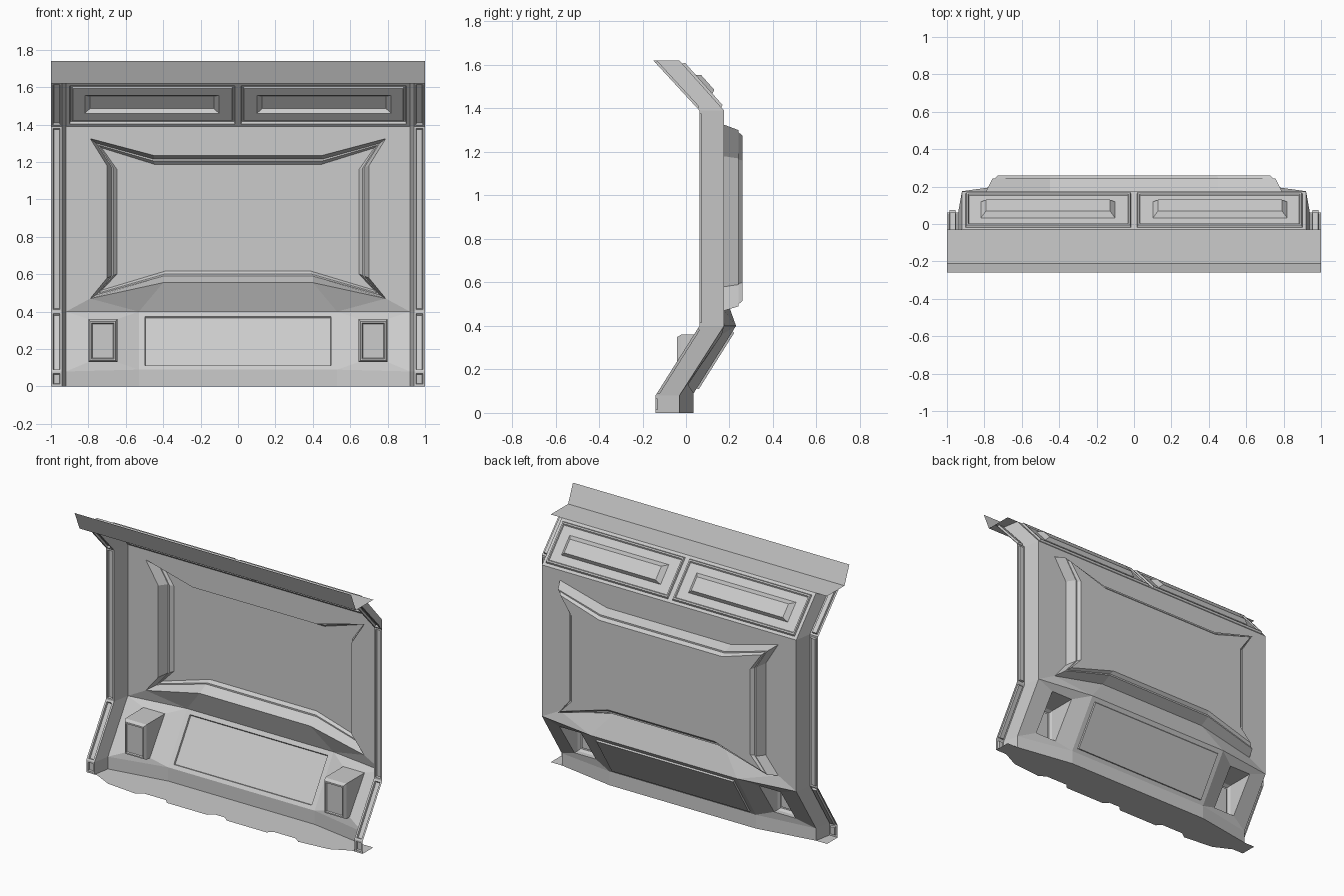
import bpy, bmesh
from mathutils import Vector

if "Cube" in bpy.data.objects:
    bpy.data.objects.remove(bpy.data.objects["Cube"])


def part(name, faces):
    """Right-half sheet from lists of corner points, mirrored across x = 0."""
    bm = bmesh.new()
    for f in faces:
        bm.faces.new([bm.verts.new(p) for p in f])
    bmesh.ops.remove_doubles(bm, verts=bm.verts, dist=0.0005)
    bmesh.ops.recalc_face_normals(bm, faces=bm.faces)
    # visible side looks to the front / into the room
    if sum(f.normal.y * f.calc_area() for f in bm.faces) > 0:
        bmesh.ops.reverse_faces(bm, faces=bm.faces)
    me = bpy.data.meshes.new(name)
    bm.to_mesh(me)
    bm.free()
    ob = bpy.data.objects.new(name, me)
    bpy.context.collection.objects.link(ob)
    m = ob.modifiers.new("Mirror", 'MIRROR')
    m.merge_threshold = 0.0005
    return ob


def loft(loops, closed=True, cap=True):
    """Quads between successive loops, with the last one filled."""
    faces = []
    for a, b in zip(loops, loops[1:]):
        n = len(a)
        for i in range(n if closed else n - 1):
            j = (i + 1) % n
            faces.append([a[i], a[j], b[j], b[i]])
    return faces + ([loops[-1]] if cap else [])


def xz(points, y):
    return [(x, y, z) for x, z in points]


def patch(corners, u0, u1, v0, v1, depth):
    """Rectangle inside a quad (corners a, b, c, d), pushed along its normal."""
    a, b, c, d = map(Vector, corners)
    n = (b - a).cross(d - a).normalized()
    if n.y < 0:
        n = -n
    at = lambda u, v: tuple(a.lerp(b, u).lerp(d.lerp(c, u), v) + n * depth)
    return [at(u0, v0), at(u1, v0), at(u1, v1), at(u0, v1)]


WALL = 0.175
# window outlines, right half, from top centre to bottom centre
win0 = [(0, 1.235), (.45, 1.235), (.79, 1.325), (.70, 1.18), (.70, .58), (.79, .47), (.40, .555), (0, .555)]
win1 = [(0, 1.215), (.45, 1.215), (.757, 1.30), (.675, 1.17), (.675, .59), (.757, .49), (.40, .59), (0, .59)]
win2 = [(0, 1.205), (.45, 1.205), (.745, 1.29), (.665, 1.165), (.665, .595), (.745, .50), (.395, .60), (0, .60)]
win3 = [(0, 1.187), (.445, 1.187), (.728, 1.275), (.647, 1.16), (.647, .60), (.728, .515), (.385, .618), (0, .618)]

# back wall around the window
part("back_wall", [xz([(0, 1.39), (.92, 1.39), (.92, .40), (.79, .47)] + win0[4::-1], WALL)])

# stepped window recess
part("window_recess", loft([xz(win0, WALL), xz(win1, .242), xz(win2, .242), xz(win3, .26)], closed=False))

# ledge under the window
A, B, C, C0 = (.92, WALL, .40), (.79, WALL, .47), (.40, WALL, .555), (0, WALL, .555)
D, D0 = (.53, .23, .40), (0, .23, .40)
E, F, F0 = (.92, -.03, .08), (.53, .035, .09), (0, .035, .09)
part("window_ledge", [[A, B, D], [B, C, D], [C, C0, D0, D]])

# sloped centre panel with a shallow inset
quad = [D0, D, F, F0]
part("lower_panel", loft([quad, patch(quad, 0, .94, .08, .93, 0),
                          patch(quad, 0, .935, .09, .92, .01)], closed=False))


# wedge boxes growing out of the lower slope
def box_loop(x0, x1, z0, z1, y_low, y_top):
    return [(x1, y_top, z1), (x0, y_top, z1), (x0, y_low, z0), (x1, y_low, z0)]


part("lower_side_boxes", loft([
    [A, D, F, E],
    box_loop(.645, .80, .13, .36, .01, .165),
    box_loop(.645, .80, .13, .36, -.022, -.022),
    box_loop(.655, .79, .14, .348, -.042, -.042),
    box_loop(.663, .782, .148, .338, -.042, -.042),
    box_loop(.667, .778, .152, .334, -.034, -.034)]))

# kick strip and floor plate with a notched front edge
down = lambda p: (p[0], p[1], 0)
part("kick_strip", [[E, F, down(F), down(E)], [F, F0, down(F0), down(F)]])
edge = [(0, -.19), (.04, -.19), (.07, -.22), (.36, -.22), (.39, -.19),
        (.55, -.19), (.59, -.22), (.80, -.20), (.92, -.14)]
part("floor_plate", [[(x, y, 0) for x, y in edge] + [down(E), down(F), down(F0)],
                     [(.92, -.14, 0), (1, -.14, 0), (1, -.03, 0), (.92, -.03, 0)]])

# side pillars: front strips with inset panels and the return to the wall
front = [(-.14, 0), (-.14, .08), (.062, .40), (.062, 1.39), (-.15, 1.62)]
back = [(-.03, 0), (-.03, .08), (WALL, .40), (WALL, 1.39), (-.03, 1.62)]
faces = []
for i in range(4):
    f0, f1, b0, b1 = front[i], front[i + 1], back[i], back[i + 1]
    q = [(.94, *f0), (1, *f0), (1, *f1), (.94, *f1)]
    m = min(.2, .012 / (Vector(f1) - Vector(f0)).length)
    faces += loft([q, patch(q, .2, .8, m, 1 - m, 0), patch(q, .25, .75, m * 1.3, 1 - m * 1.3, .012)])
    faces.append([(.94, *f0), (.94, *f1), (.92, *b1), (.92, *b0)])
part("side_pillars", faces)

# sloped upper panels, each framed with a long sunken slot
q = [(0, WALL, 1.39), (.92, WALL, 1.39), (.92, -.03, 1.62), (0, -.03, 1.62)]
part("upper_slot_panels", loft([
    q,
    patch(q, .018, .978, .06, .94, 0),
    patch(q, .022, .974, .08, .92, .012),
    patch(q, .032, .964, .11, .89, .012),
    patch(q, .036, .960, .13, .87, .004),
    patch(q, .11, .89, .29, .71, .004),
    patch(q, .14, .86, .33, .62, .03)]))

# top shelf and tilted flange
part("top_flange", [[(0, -.03, 1.62), (1, -.03, 1.62), (1, -.21, 1.62), (0, -.21, 1.62)],
                    [(0, -.21, 1.62), (1, -.21, 1.62), (1, -.26, 1.74), (0, -.26, 1.74)]])
